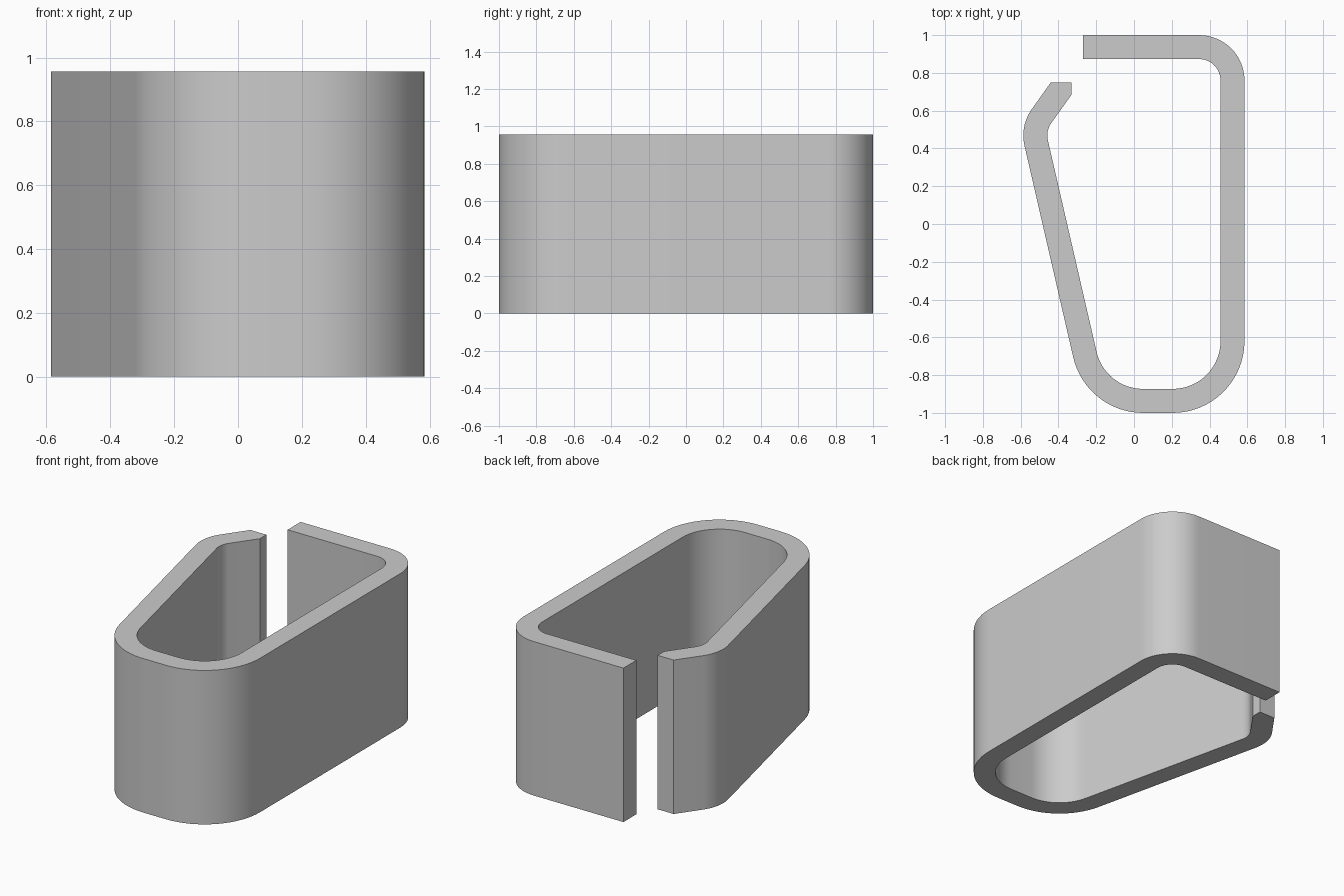
import bpy, bmesh
from math import tan, atan2, cos, sin, pi
from mathutils import Vector

cube = bpy.data.objects.get("Cube")
if cube:
    bpy.data.objects.remove(cube, do_unlink=True)

HEIGHT = 0.957
WALL = 0.127
STEPS = 16

# Outer path of the bent strip, clockwise from above, with bend radii
path = [Vector(p) for p in [(-0.27, 1), (0.585, 1), (0.585, -1),
                            (-0.254, -1), (-0.604, 0.52), (-0.44, 0.75)]]
radii = [0.24, 0.38, 0.38, 0.24]


def heading(a, b):
    return (b - a).normalized()


def bend(before, corner, after, radius):
    """Points of a rounded right-hand corner."""
    d1, d2 = heading(before, corner), heading(corner, after)
    turn = d1.angle(d2)
    start = corner - d1 * radius * tan(turn / 2)
    centre = start + Vector((d1.y, -d1.x)) * radius
    first = atan2(start.y - centre.y, start.x - centre.x)
    angles = [first - turn * i / STEPS for i in range(STEPS + 1)]
    return [centre + Vector((cos(a), sin(a))) * radius for a in angles]


def inset_path(points, dist):
    """Shift every segment to its right by dist, mitred at the corners."""
    result = []
    for i, p in enumerate(points):
        d1 = heading(points[max(i - 1, 0)], points[max(i, 1)])
        last = len(points) - 1
        d2 = heading(points[min(i, last - 1)], points[min(i + 1, last)])
        n1, n2 = Vector((d1.y, -d1.x)), Vector((d2.y, -d2.x))
        result.append(p + (n1 + n2) * dist / (1 + n1.dot(n2)))
    return result


def rounded(points, shrink):
    line = [points[0]]
    for i, r in enumerate(radii):
        line += bend(points[i], points[i + 1], points[i + 2], r - shrink)
    return line + [points[-1]]


outer = rounded(path, 0)
inner = rounded(inset_path(path, WALL), WALL)

# Hook tip is trimmed square to the back and to the side
tip_x = -0.33
d = heading(path[-2], path[-1])
inner[-1] += d * ((tip_x - inner[-1].x) / d.x)
tip = Vector((tip_x, path[-1].y))
outline = outer + [tip] + inner[::-1]

# Extrude the profile upwards
bm = bmesh.new()
base = bm.faces.new([bm.verts.new((p.x, p.y, 0)) for p in outline])
top = bmesh.ops.extrude_face_region(bm, geom=[base], use_keep_orig=True)["geom"]
bmesh.ops.translate(bm, vec=(0, 0, HEIGHT),
                    verts=[v for v in top if isinstance(v, bmesh.types.BMVert)])
bmesh.ops.recalc_face_normals(bm, faces=bm.faces)
mesh = bpy.data.meshes.new("bent_clip")
bm.to_mesh(mesh)
bm.free()

clip = bpy.data.objects.new("bent_clip", mesh)
bpy.context.collection.objects.link(clip)

# Plain grey material
grey = bpy.data.materials.new("light_grey")
grey.use_nodes = True
colour = (0.6, 0.6, 0.6, 1)
grey.diffuse_color = colour
grey.node_tree.nodes["Principled BSDF"].inputs["Base Color"].default_value = colour
mesh.materials.append(grey)

# Smooth bends, crisp rims
bpy.ops.object.select_all(action="DESELECT")
clip.select_set(True)
bpy.context.view_layer.objects.active = clip
bpy.ops.object.shade_smooth_by_angle(angle=pi / 6)
